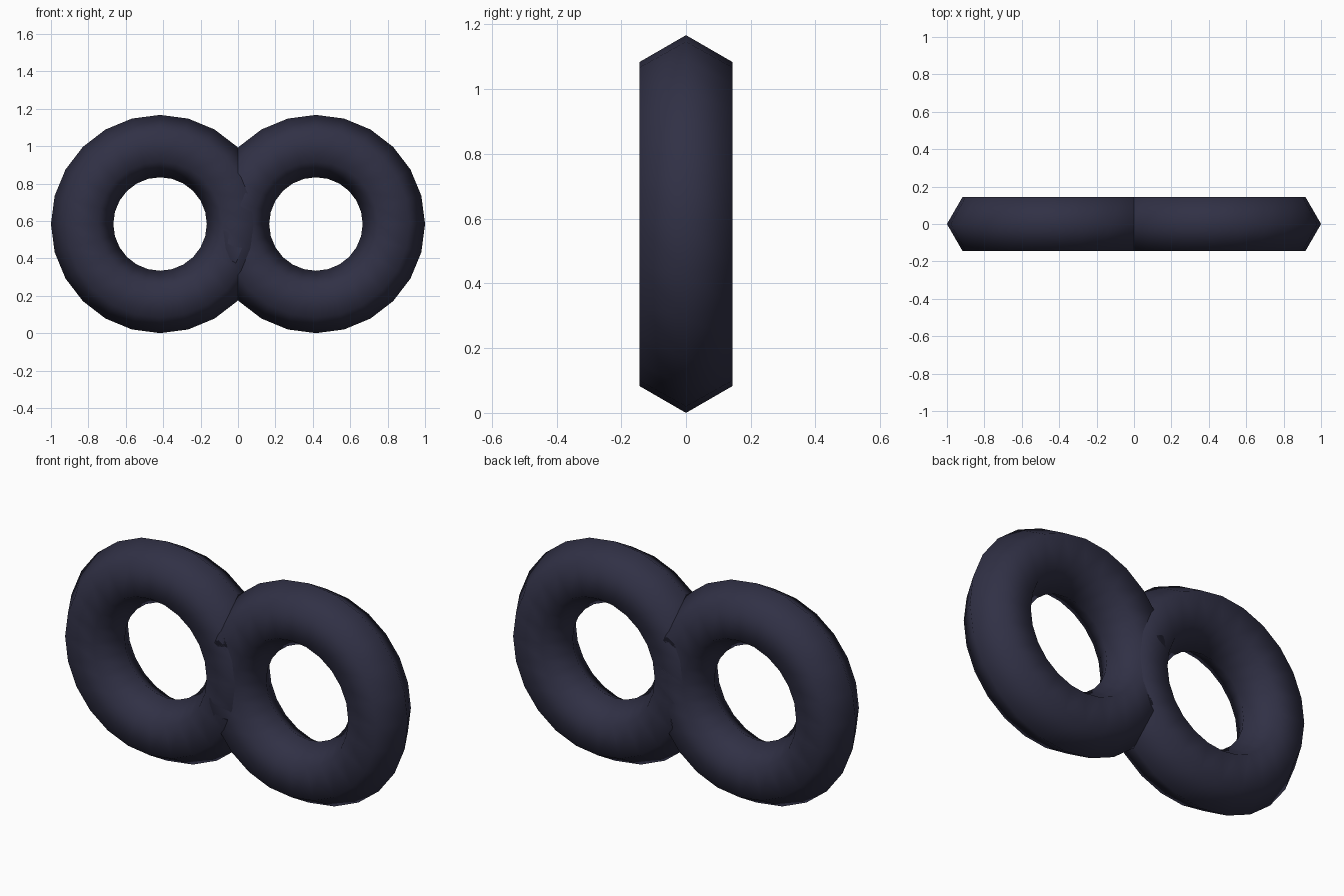
import bpy
import math

if "Cube" in bpy.data.objects:
    bpy.data.objects.remove(bpy.data.objects["Cube"])

MAJOR, MINOR = 0.4167, 0.1667

dark = bpy.data.materials.new("dark slate blue")
dark.diffuse_color = (0.03, 0.03, 0.06, 1.0)
dark.use_nodes = True
dark.node_tree.nodes["Principled BSDF"].inputs["Base Color"].default_value = dark.diffuse_color


def ring(name, x):
    # upright ring with a six-sided tube, facing the front
    bpy.ops.mesh.primitive_torus_add(
        major_segments=24, minor_segments=6,
        major_radius=MAJOR, minor_radius=MINOR,
        location=(x, 0, MAJOR + MINOR), rotation=(math.pi / 2, 0, 0))
    obj = bpy.context.object
    obj.name = name
    obj.data.materials.append(dark)
    bpy.ops.object.shade_smooth()
    return obj


# two overlapping rings side by side
ring("left_ring", -MAJOR)
ring("right_ring", MAJOR)
